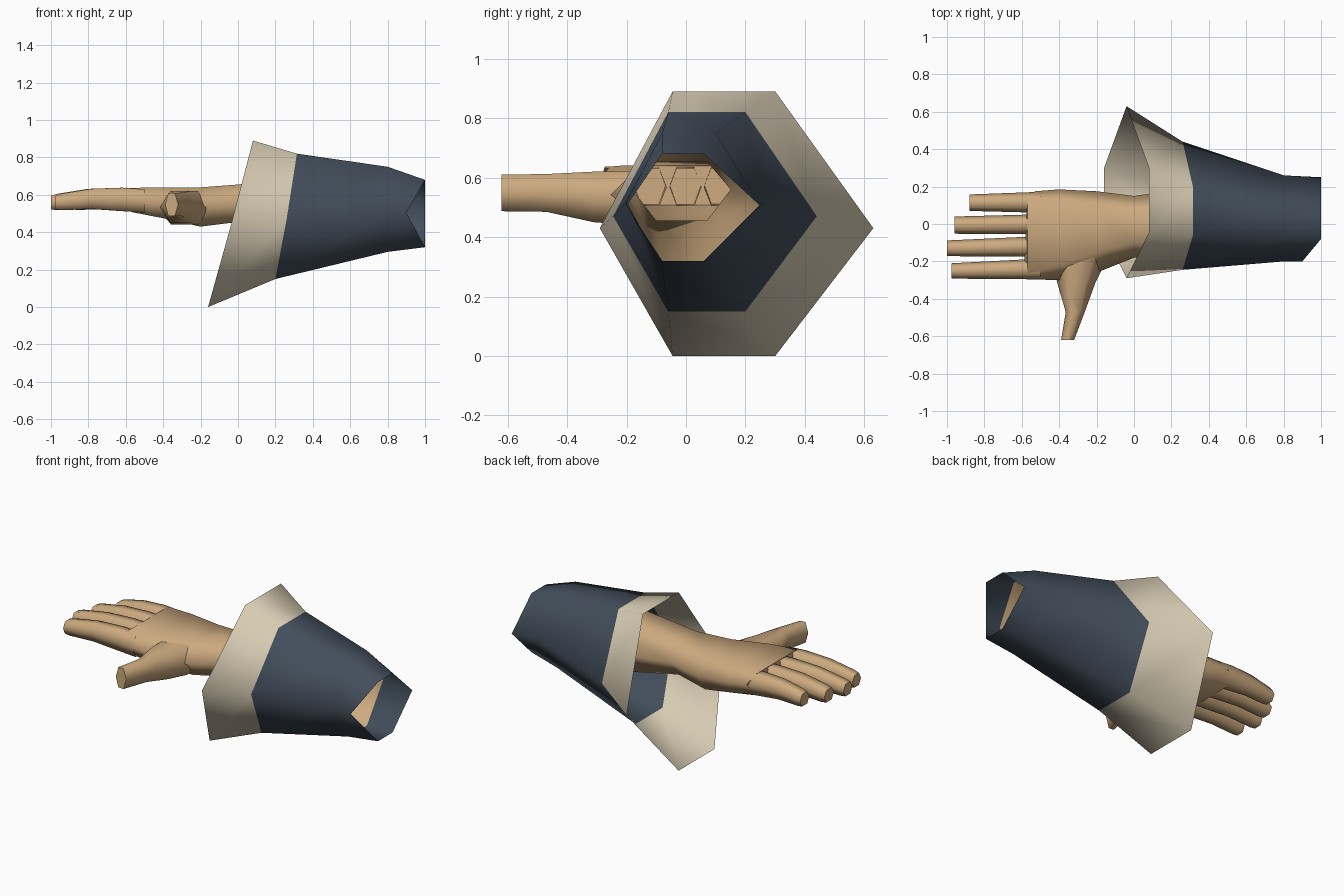
import bpy
import bmesh

cube = bpy.data.objects.get("Cube")
if cube:
    bpy.data.objects.remove(cube, do_unlink=True)


def material(name, rgb):
    m = bpy.data.materials.new(name)
    m.use_nodes = True
    m.diffuse_color = (*rgb, 1)
    m.node_tree.nodes["Principled BSDF"].inputs["Base Color"].default_value = (*rgb, 1)
    return m


SKIN = material("skin", (0.60, 0.40, 0.21))
NAVY = material("navy cloth", (0.055, 0.076, 0.105))
CREAM = material("cream cloth", (0.68, 0.60, 0.45))


def hexagon(x, y, z):
    """Six-sided section. x: top, left, right, bottom; y: four columns; z: top, middle, bottom."""
    xt, xl, xr, xb = x if isinstance(x, tuple) else (x,) * 4
    yl, y1, y2, yr = y
    zt, zm, zb = z
    return [(xt, y1, zt), (xt, y2, zt), (xr, yr, zm),
            (xb, y2, zb), (xb, y1, zb), (xl, yl, zm)]


def loft(name, rings, mats, cap_end=True, swap=False):
    """Skin the sections; the first material goes on the first band, the last on the rest."""
    bm = bmesh.new()
    loops = [[bm.verts.new((p[1], p[0], p[2]) if swap else p) for p in r] for r in rings]
    for band, (a, b) in enumerate(zip(loops, loops[1:])):
        for i in range(6):
            j = (i + 1) % 6
            f = bm.faces.new((a[i], a[j], b[j], b[i]))
            f.smooth = True
            f.material_index = min(band, len(mats) - 1)
    if cap_end:
        bm.faces.new(loops[-1])
    bmesh.ops.recalc_face_normals(bm, faces=bm.faces)
    mesh = bpy.data.meshes.new(name)
    bm.to_mesh(mesh)
    bm.free()
    for m in mats:
        mesh.materials.append(m)
    obj = bpy.data.objects.new(name, mesh)
    bpy.context.collection.objects.link(obj)
    return obj


# Flared sleeve with a cuff, open at both ends
elbow = hexagon(0.8, (-0.2, -0.08, 0.1, 0.26), (0.75, 0.52, 0.295))
loft("sleeve", [
    hexagon((0.08, -0.04, -0.04, -0.16), (-0.29, -0.045, 0.3, 0.63), (0.89, 0.43, 0)),
    hexagon((0.315, 0.26, 0.26, 0.2), (-0.245, -0.06, 0.2, 0.44), (0.82, 0.47, 0.15)),
    elbow,
    hexagon((1, 0.9, 1, 1), (-0.2, -0.08, 0.06, 0.25), (0.68, 0.505, 0.32)),
], [CREAM, NAVY], cap_end=False)

# Forearm, wrist and palm
loft("forearm_and_palm", [
    elbow,
    hexagon(0.0, (-0.18, -0.1, 0.07, 0.15), (0.655, 0.56, 0.455)),
    hexagon(-0.2, (-0.26, -0.15, 0.1, 0.175), (0.64, 0.54, 0.43)),
    hexagon(-0.4, (-0.3, -0.22, 0.13, 0.185), (0.64, 0.56, 0.475)),
    hexagon((-0.57, -0.59, -0.53, -0.57), (-0.295, -0.26, 0.14, 0.175), (0.637, 0.575, 0.508)),
], [SKIN])

# Fingers: tip x, then low and high y at the root and at the tip
FINGERS = {
    "little_finger": (-0.88, 0.06, 0.172, 0.07, 0.158),
    "ring_finger": (-0.96, -0.055, 0.052, -0.052, 0.04),
    "middle_finger": (-1.0, -0.175, -0.065, -0.172, -0.088),
    "index_finger": (-0.975, -0.296, -0.185, -0.292, -0.21),
}
for name, (tip, ra, rb, ta, tb) in FINGERS.items():
    rings = []
    for t, zt, zb in ((0, 0.63, 0.505), (0.25, 0.638, 0.513), (0.6, 0.632, 0.525),
                      (0.93, 0.606, 0.518), (1, 0.595, 0.522)):
        lo, hi = ra + (ta - ra) * t, rb + (tb - rb) * t
        inset = (hi - lo) * 0.22
        x = -0.5 + (tip + 0.5) * t
        rings.append(hexagon(x, (lo, lo + inset, hi - inset, hi), (zt, (zt + zb) / 2, zb)))
    loft(name, rings, [SKIN])

# Thumb, running towards the front
thumb = []
for y, lo, hi, zt, zb in ((-0.18, -0.43, -0.14, 0.62, 0.44), (-0.31, -0.412, -0.205, 0.62, 0.45),
                          (-0.47, -0.365, -0.263, 0.612, 0.485), (-0.62, -0.39, -0.32, 0.61, 0.487)):
    inset = (hi - lo) * 0.25
    thumb.append(hexagon(y, (lo, lo + inset, hi - inset, hi), (zt, (zt + zb) / 2, zb)))
loft("thumb", thumb, [SKIN], swap=True)
